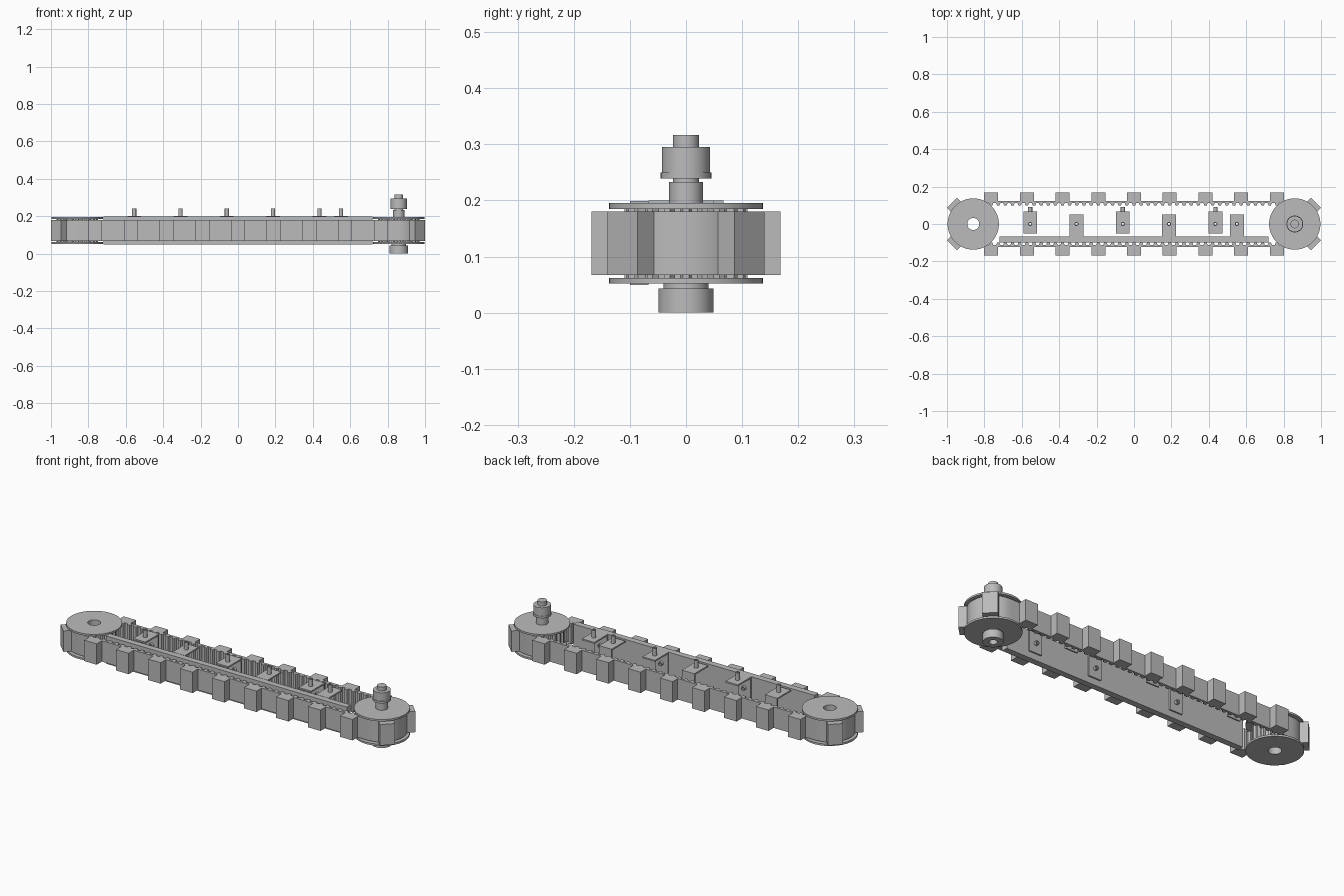
import bpy, bmesh, math
from mathutils import Matrix, Vector

cube = bpy.data.objects.get("Cube")
if cube:
    bpy.data.objects.remove(cube)

GREY = (0.5, 0.5, 0.5, 1)
metal = bpy.data.materials.new("plain grey")
metal.use_nodes = True
metal.diffuse_color = GREY
metal.node_tree.nodes["Principled BSDF"].inputs["Base Color"].default_value = GREY

PITCH = 0.191               # distance between lugs
RUN = 9 * PITCH             # straight part of the belt
CX = RUN / 2                # pulley centre
R = 2 * PITCH / math.pi     # belt pitch radius
BELT_Z = (0.067, 0.18)


def prism(name, loops, z0, z1, matrix=None, smooth=False):
    """Extrude an outline, with optional hole outlines, from z0 to z1."""
    bm = bmesh.new()
    edges = []
    for loop in loops:
        vs = [bm.verts.new((p[0], p[1], z0)) for p in loop]
        edges += [bm.edges.new((vs[i - 1], vs[i])) for i in range(len(vs))]
    bmesh.ops.triangle_fill(bm, edges=edges, use_beauty=True)
    top = bmesh.ops.extrude_face_region(bm, geom=bm.faces[:])["geom"]
    verts = [g for g in top if isinstance(g, bmesh.types.BMVert)]
    bmesh.ops.translate(bm, verts=verts, vec=(0, 0, z1 - z0))
    if matrix:
        bm.transform(matrix)
    bmesh.ops.recalc_face_normals(bm, faces=bm.faces[:])
    mesh = bpy.data.meshes.new(name)
    bm.to_mesh(mesh)
    bm.free()
    mesh.materials.append(metal)
    obj = bpy.data.objects.new(name, mesh)
    bpy.context.collection.objects.link(obj)
    if smooth:
        bpy.ops.object.select_all(action='DESELECT')
        bpy.context.view_layer.objects.active = obj
        obj.select_set(True)
        bpy.ops.object.shade_smooth_by_angle(angle=math.radians(30))
    return obj


def circle(r, cx=0, cy=0, n=40):
    return [(cx + r * math.cos(i * math.tau / n), cy + r * math.sin(i * math.tau / n))
            for i in range(n)]


def rect(x0, x1, y0, y1):
    return [(x0, y0), (x1, y0), (x1, y1), (x0, y1)]


def belt_frame(s):
    """Centre of curvature and outward direction at distance s along the belt."""
    s %= 22 * PITCH
    half = 11 * PITCH
    sign = 1 if s < half else -1
    s %= half
    if s < RUN:
        base, out = Vector((CX - s, 0)), Vector((0, 1))
    else:
        a = math.pi / 2 + (s - RUN) / R
        base, out = Vector((-CX, 0)), Vector((math.cos(a), math.sin(a)))
    return base * sign, out * sign, s > RUN


def belt_point(s, r):
    base, out, _ = belt_frame(s)
    return base + out * r


# Toothed belt
step = PITCH / 5
tooth = [(0.2, 0.112), (0.32, 0.1), (0.68, 0.1), (0.8, 0.112)]
inner = [belt_point((j + f) * step, r) for j in range(110) for f, r in tooth]
outer = [belt_point(j * step / 2, 0.124) for j in range(220)]
prism("belt", [outer, inner], *BELT_Z, smooth=True)

# Lugs around the belt
for k in range(22):
    base, out, curved = belt_frame((k + 0.5) * PITCH)
    side = Vector((-out.y, out.x)) * 0.0375
    lo, hi = base + out * 0.116, base + out * (0.16 if curved else 0.168)
    prism(f"lug_{k + 1}", [[lo - side, hi - side, hi + side, lo + side]], *BELT_Z)

# Pulleys with flanges
gear = []
for j in range(20):
    for f, r in [(0.16, 0.11), (0.32, 0.097), (0.68, 0.097), (0.84, 0.11)]:
        a = (j + f) * math.tau / 20
        gear.append((r * math.cos(a), r * math.sin(a)))
for label, x, bore in (("right", -CX, 0.032), ("left", CX, 0.018)):
    place = Matrix.Translation((x, 0, 0))
    hole = circle(bore)
    prism(label + "_pulley", [gear, hole], 0.06, 0.187, place)
    for end, z in (("lower", 0.052), ("upper", 0.185)):
        prism(f"{label}_{end}_flange", [circle(0.137, n=64), hole], z, z + 0.01, place, True)

# Drive shaft on the left pulley
place = Matrix.Translation((CX, 0, 0))
for name, r, z0, z1, bore in (
        ("lower_hub", 0.049, 0, 0.043, 0.02), ("lower_neck", 0.04, 0.043, 0.052, 0.02),
        ("shaft_collar", 0.03, 0.195, 0.233, 0), ("shaft_neck", 0.023, 0.233, 0.239, 0),
        ("coupling_lip", 0.045, 0.239, 0.25, 0), ("coupling", 0.043, 0.25, 0.295, 0),
        ("shaft_end", 0.023, 0.295, 0.317, 0)):
    loops = [circle(r)] + ([circle(bore)] if bore else [])
    prism(name, loops, z0, z1, place, True)
prism("shaft_core", [circle(0.0185)], 0.03, 0.2, place, True)

# Side rail
prism("side_rail", [rect(-0.72, 0.72, -0.1, -0.067)], 0.049, 0.199)

# Angle brackets with tubular pins; the flipped ones face the other way
upright = Matrix.Translation((0, 0, 0.133)) @ Matrix.Rotation(math.pi / 2, 4, 'X')
xs = [(-0.555, True), (-0.308, False), (-0.06, True),
      (0.187, False), (0.435, True), (0.55, False)]
for i, (x, flipped) in enumerate(xs, 1):
    place = Matrix.Translation((x, 0, 0))
    if flipped:
        place = place @ Matrix.Rotation(math.pi, 4, 'Z')
    tube = [circle(0.011, n=20), circle(0.006, n=20)]
    prism(f"bracket_{i}_plate", [rect(-0.037, 0.037, -0.067, 0.05), tube[1]], 0.192, 0.2, place)
    prism(f"bracket_{i}_leg", [rect(-0.037, 0.037, -0.05, 0.067), tube[1]],
          0.059, 0.067, place @ upright)
    prism(f"bracket_{i}_pin", tube, 0.18, 0.24, place, True)
    prism(f"bracket_{i}_bolt", tube, 0.045, 0.092, place @ upright, True)
